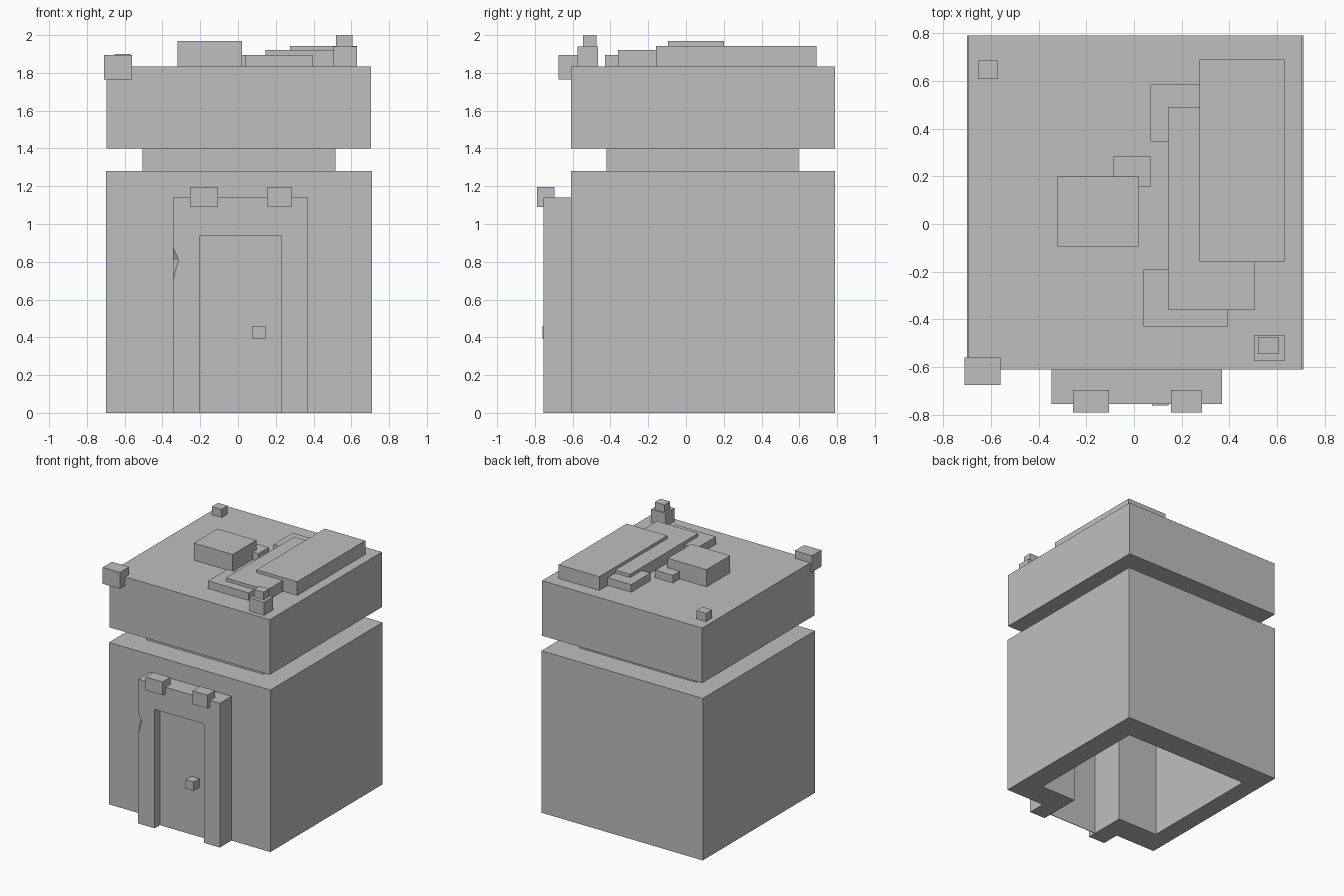
import bpy
import bmesh
from mathutils import Vector

default_cube = bpy.data.objects.get("Cube")
if default_cube:
    bpy.data.objects.remove(default_cube, do_unlink=True)

# Single stone colour
STONE = (0.52, 0.52, 0.52, 1.0)
stone = bpy.data.materials.new("grey stone")
stone.use_nodes = True
stone.diffuse_color = STONE
stone.node_tree.nodes["Principled BSDF"].inputs["Base Color"].default_value = STONE


def hull(name, points):
    """Convex solid wrapped around a few points."""
    bm = bmesh.new()
    for point in points:
        bm.verts.new(point)
    bmesh.ops.convex_hull(bm, input=bm.verts)
    bmesh.ops.dissolve_limit(bm, angle_limit=0.001, verts=bm.verts, edges=bm.edges)
    bmesh.ops.recalc_face_normals(bm, faces=bm.faces)
    mesh = bpy.data.meshes.new(name)
    bm.to_mesh(mesh)
    bm.free()
    mesh.materials.append(stone)
    obj = bpy.data.objects.new(name, mesh)
    bpy.context.collection.objects.link(obj)
    return obj


def box(name, x, y, z):
    """Box given by its (low, high) range on each axis."""
    return hull(name, [Vector((a, b, c)) for a in x for b in y for c in z])


def carve(target, cutters):
    """Subtract each cutter and bake the result into the target mesh."""
    for cutter in cutters:
        cutter.hide_render = True
        cut = target.modifiers.new("cut", 'BOOLEAN')
        cut.operation = 'DIFFERENCE'
        cut.solver = 'EXACT'
        cut.object = cutter
    bpy.context.view_layer.update()
    graph = bpy.context.evaluated_depsgraph_get()
    baked = bpy.data.meshes.new_from_object(target.evaluated_get(graph))
    target.modifiers.clear()
    target.data = baked


# Main volumes: hollow body, recessed neck, overhanging roof block
DEPTH = (-0.61, 0.79)
ROOF = 1.835
body = box("body", (-0.7, 0.71), DEPTH, (0, 1.28))
box("neck", (-0.505, 0.515), (-0.42, 0.595), (1.28, 1.4))
box("roof_block", (-0.695, 0.705), DEPTH, (1.4, ROOF))

# Door surround, with a chip knocked out of its front edge
SIDE, FRONT = -0.345, -0.755
surround = box("door_surround", (SIDE, 0.37), (FRONT, DEPTH[0]), (0, 1.14))
chip = hull("chip_cutter", [
    (SIDE, FRONT, 0.88), (SIDE, FRONT, 0.7),
    (SIDE + 0.03, FRONT, 0.81), (SIDE, FRONT + 0.03, 0.81),
    (SIDE - 0.03, FRONT - 0.03, 0.81)])

# Open room inside the body and the doorway leading to it
room = box("room_cutter", (-0.555, 0.54), (-0.41, 0.59), (-0.1, 1.18))
doorway = box("doorway_cutter", (-0.2, 0.23), (-0.9, -0.3), (-0.1, 0.94))
carve(body, [room, doorway])
carve(surround, [doorway, chip])
for cutter in (room, doorway, chip):
    bpy.data.objects.remove(cutter, do_unlink=True)

# Thin recessed door and its knob
box("door", (-0.2, 0.23), (-0.69, -0.685), (0, 0.94))
box("door_knob", (0.075, 0.145), (-0.76, -0.69), (0.39, 0.46))

# Two blocks hooked over the top of the surround
for name, span in (("right_hook", (-0.255, -0.105)), ("left_hook", (0.155, 0.285))):
    box(name, span, (-0.79, -0.695), (1.09, 1.195))

# Blocks near the roof corners
box("corner_block", (-0.71, -0.56), (-0.675, -0.56), (1.765, 1.895))
box("rear_corner_block", (-0.655, -0.57), (0.61, 0.685), (ROOF, 1.9))
box("chimney", (0.505, 0.63), (-0.575, -0.465), (ROOF, 1.94))
box("chimney_cap", (0.52, 0.605), (-0.545, -0.475), (1.94, 2))


def roof_slab(name, x, y, top):
    box(name, x, y, (ROOF, top))


# Stacked slabs lying on the roof
roof_slab("roof_hatch", (-0.32, 0.02), (-0.095, 0.2), 1.97)
roof_slab("small_slab", (-0.085, 0.07), (0.155, 0.285), 1.895)
roof_slab("front_slab", (0.04, 0.395), (-0.43, -0.19), 1.895)
roof_slab("rear_slab", (0.07, 0.42), (0.345, 0.585), 1.895)
roof_slab("middle_slab", (0.145, 0.505), (-0.36, 0.49), 1.92)
roof_slab("large_slab", (0.275, 0.63), (-0.16, 0.69), 1.943)
